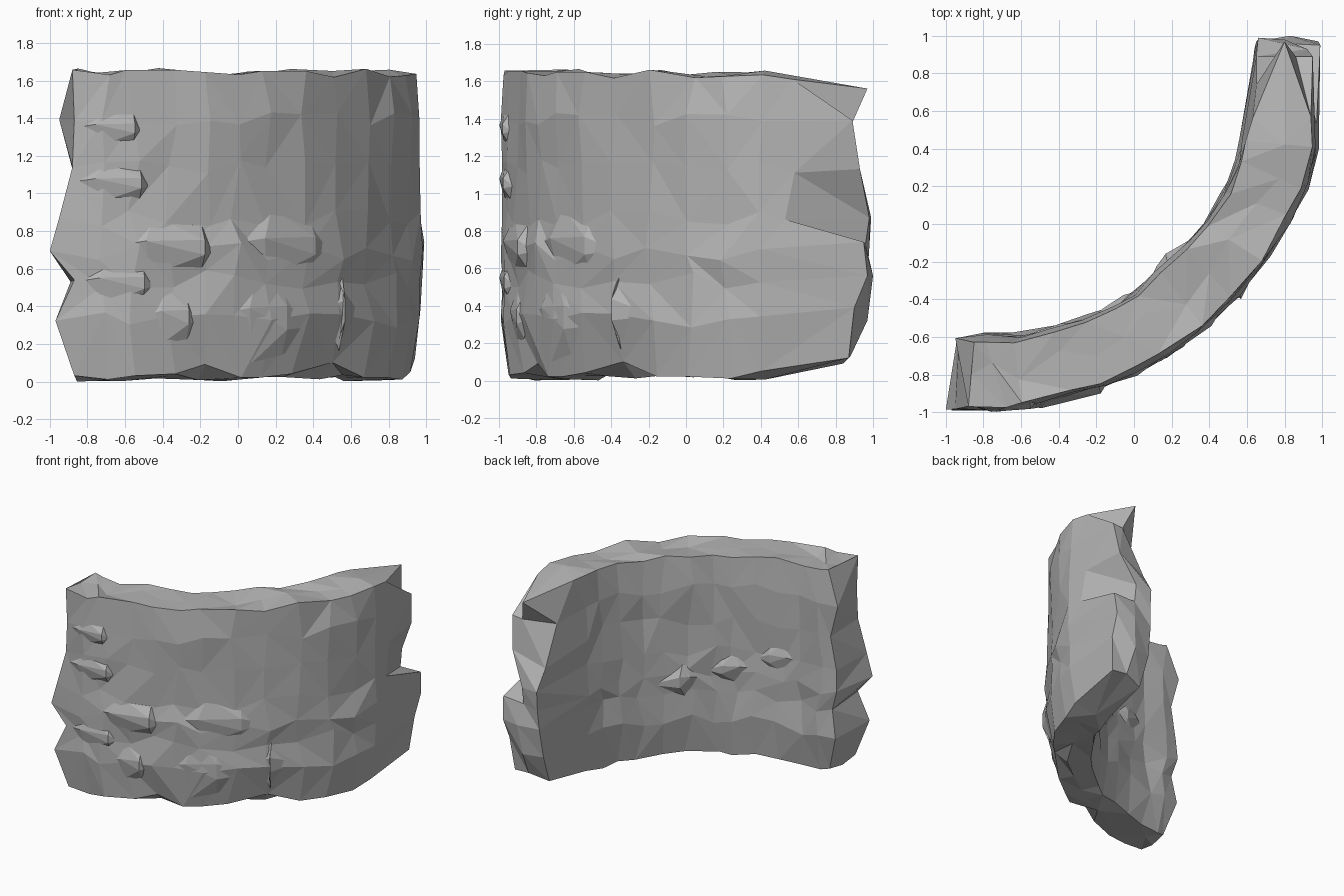
import bpy, random
from mathutils import Vector

if "Cube" in bpy.data.objects:
    bpy.data.objects.remove(bpy.data.objects["Cube"])

random.seed(11)

rock = bpy.data.materials.new("grey rock")
rock.diffuse_color = (0.46, 0.46, 0.46, 1)
rock.use_nodes = True
rock.node_tree.nodes["Principled BSDF"].inputs["Base Color"].default_value = rock.diffuse_color

# Plan of the curved wall: matching stations on the outer and inner side
OUTER = [(-0.88, -0.98), (-0.72, -0.985), (-0.56, -0.965), (-0.36, -0.91), (-0.15, -0.845),
         (0.00, -0.785), (0.16, -0.69), (0.34, -0.56), (0.52, -0.395), (0.69, -0.19),
         (0.82, 0.01), (0.91, 0.21), (0.96, 0.40)]
INNER = [(-0.90, -0.62), (-0.80, -0.605), (-0.62, -0.60), (-0.45, -0.57), (-0.26, -0.51),
         (-0.12, -0.455), (0.01, -0.37), (0.14, -0.25), (0.28, -0.11), (0.40, 0.02),
         (0.49, 0.17), (0.55, 0.31), (0.585, 0.44)]
LEVELS = [0.04, 0.33, 0.55, 0.70, 0.88, 1.14, 1.40, 1.65]
TOP = len(LEVELS) - 1

# Uneven foot height along the outer side
FOOT = [0.04, 0.02, 0.04, 0.05, 0.10, 0.03, 0.03, 0.05, 0.11, 0.03, 0.03, 0.02, 0.06]

# Broken ends: jagged edge position for each level
LEFT_OUT = [-0.87, -0.97, -0.87, -1.00, -0.95, -0.88, -0.87, -0.88]
LEFT_IN = [-0.84, -0.93, -0.89, -0.94, -0.93, -0.88, -0.95, -0.85]
END_OUT = [0.87, 0.90, 0.97, 0.95, 0.53, 0.58, 0.89, 0.57]
END_MID = [0.88, 0.97, 1.00, 0.96, 0.98, 0.93, 0.89, 0.97]
END_IN = [0.84, 0.93, 0.97, 0.98, 0.99, 0.89, 0.74, 0.56]


def make(name, verts, faces):
    mesh = bpy.data.meshes.new(name)
    mesh.from_pydata([tuple(v) for v in verts], [], faces)
    mesh.materials.append(rock)
    ob = bpy.data.objects.new(name, mesh)
    bpy.context.collection.objects.link(ob)
    return ob


def jitter(a):
    return random.uniform(-a, a)


def column(side, i):
    """One vertical row of points on the given side at station i."""
    o, n = Vector(OUTER[i]), Vector(INNER[i])
    out = (o - n).normalized()
    base, sign = (o, 1) if side == "outer" else (n, -1)
    along = Vector((-out.y, out.x))
    col = []
    for k, z in enumerate(LEVELS):
        # fuller near the foot, drawn in at the very top and bottom
        push = (-0.03, 0.015, 0.0, 0.015, 0.0, 0.0, 0.0, -0.015)[k]
        if k == 0:
            z = FOOT[i] if side == "outer" else 0.03 + jitter(0.02)
            push -= 0.5 * max(0, z - 0.06)
        elif k == TOP:
            z += jitter(0.025)
        else:
            z += jitter(0.015 if i == 0 else 0.05)
        p = base + out * (sign * (push + jitter(0.014)))
        if i == 0:
            p.x = (LEFT_OUT if side == "outer" else LEFT_IN)[k]
        else:
            p += along * jitter(0.012 if i == len(OUTER) - 1 else 0.04)
        p.y = max(p.y, -0.99)
        col.append(Vector((p.x, p.y, z)))
    return col


def end_column(xs, ys, zs):
    return [Vector(p) for p in zip(xs, ys, zs)]


# Columns run along the outer side, round the right end and back along the inner side
count = len(OUTER)
columns = [column("outer", i) for i in range(count)]
columns.append(end_column([0.94, 0.97, 0.98, 0.99, 0.97, 0.96, 0.95, 0.94], END_OUT,
                          [0.13, 0.40, 0.57, 0.75, 0.87, 1.12, 1.40, 1.62]))
columns.append(end_column([0.81, 0.80, 0.83, 0.80, 0.80, 0.92, 0.86, 0.80], END_MID,
                          [0.14, 0.33, 0.57, 0.74, 0.88, 1.14, 1.39, 1.57]))
columns.append(end_column([0.65, 0.64, 0.65, 0.66, 0.66, 0.65, 0.65, 0.63], END_IN,
                          [0.10, 0.33, 0.57, 0.72, 0.88, 1.04, 1.35, 1.64]))
columns += [column("inner", i) for i in reversed(range(count))]

h = len(LEVELS)
verts = [p for c in columns for p in c]
total = len(columns)
faces = []


def quad(a, b, c, d, fixed=False):
    """Split a quad along a varied diagonal so facets look chipped."""
    if not fixed and random.random() < 0.5:
        faces.extend([(a, b, c), (a, c, d)])
    else:
        faces.extend([(a, b, d), (b, c, d)])


for c in range(total):
    nxt = (c + 1) % total
    for k in range(h - 1):
        quad(c * h + k, nxt * h + k, nxt * h + k + 1, c * h + k + 1, count <= c < count + 2)


def strip(level, up):
    """Lumpy top or underside: outer edge, middle row, inner edge."""
    mid = len(verts)
    for i in range(count):
        a, d = verts[i * h + level], verts[(total - 1 - i) * h + level]
        f = 0.5 + (jitter(0.2) if i else 0)
        p = a.lerp(d, f)
        p.z = 1.65 + jitter(0.022) if up else 0.025 + jitter(0.02)
        verts.append(p)
    for i in range(count - 1):
        a, b = i * h + level, (i + 1) * h + level
        d, e = (total - 1 - i) * h + level, (total - 2 - i) * h + level
        m, n = mid + i, mid + i + 1
        for q in ((a, b, n, m), (m, n, e, d)):
            quad(*(q if up else q[::-1]))
    # close against both ends
    last = mid + count - 1
    ring = [(count - 1 + j) * h + level for j in range(5)]
    fan = [(p, q, last) for p, q in zip(ring, ring[1:])]
    fan.append(((total - 1) * h + level, level, mid))
    faces.extend(fan if up else [f[::-1] for f in fan])


strip(TOP, True)
strip(0, False)
make("curved_rock_wall", verts, faces)


def on_path(path, x):
    """Plan position of a wall side at the given x."""
    for (x0, y0), (x1, y1) in zip(path, path[1:]):
        if x0 <= x <= x1:
            return Vector((x, y0 + (y1 - y0) * (x - x0) / (x1 - x0)))
    return Vector(path[0] if x < path[0][0] else path[-1])


def ledge(name, path, sign, x0, x1, z, height, depth, tip):
    """Chipped stone with a blunt edge set into one side of the wall."""
    def point(t, dz, push):
        x = x0 + (x1 - x0) * t
        p = on_path(path, x)
        q = on_path(path, x + 0.05) - on_path(path, x - 0.05)
        normal = Vector((q.y, -q.x)).normalized() * sign
        p += normal * push
        return Vector((p.x, max(p.y, -0.998), z + dz * height))

    rim = [(0, 0), (0.35, -0.5), (tip, -0.42), (1, -0.1), (tip, 0.38), (0.4, 0.5)]
    vs = [point(t, dz, -0.018) for t, dz in rim]
    vs += [point(0.3, 0.08, depth * 0.7), point(tip, 0.1, depth), point(tip, -0.15, depth)]
    fs = [(0, 1, 6), (1, 8, 6), (1, 2, 8), (2, 3, 8), (3, 7, 8),
          (3, 4, 7), (4, 5, 7), (5, 6, 7), (5, 0, 6), (6, 8, 7)]
    if sign < 0:
        fs = [f[::-1] for f in fs]
    make(name, vs, fs)


# Protruding stones on the outer side
FRONT = [(-0.86, -0.51, 1.36, 0.20, 0.02, 0.88), (-0.88, -0.47, 1.07, 0.22, 0.025, 0.88),
         (-0.66, -0.12, 0.73, 0.32, 0.045, 0.87), (-0.86, -0.44, 0.54, 0.25, 0.025, 0.85),
         (-0.04, 0.53, 0.74, 0.38, 0.035, 0.75), (-0.50, -0.21, 0.36, 0.30, 0.025, 0.80),
         (-0.14, 0.50, 0.36, 0.50, 0.03, 0.60), (0.47, 0.70, 0.40, 0.46, 0.04, 0.30)]
for n, s in enumerate(FRONT, 1):
    ledge(f"outer_stone_{n}", OUTER, 1, *s)

# Protruding stones on the inner side
BACK = [(-0.25, 0.05, 0.74, 0.26, 0.03, 0.7), (0.05, 0.35, 0.66, 0.34, 0.045, 0.5),
        (-0.60, -0.28, 0.86, 0.26, 0.02, 0.7)]
for n, s in enumerate(BACK, 1):
    ledge(f"inner_stone_{n}", INNER, -1, *s)

# Sharp chip standing out high on the right of the outer side
chip = [(0.635, -0.245, 1.31), (0.69, -0.15, 1.60), (0.80, 0.0, 1.08), (0.67, -0.19, 1.32), (0.76, -0.02, 1.30)]
make("rock_chip", chip, [(0, 2, 3), (0, 3, 1), (3, 2, 4), (3, 4, 1), (0, 1, 4), (0, 4, 2)])

# Set the whole wall on the ground
low = min(v.co.z for o in bpy.data.objects for v in o.data.vertices)
for o in bpy.data.objects:
    for v in o.data.vertices:
        v.co.z -= low
